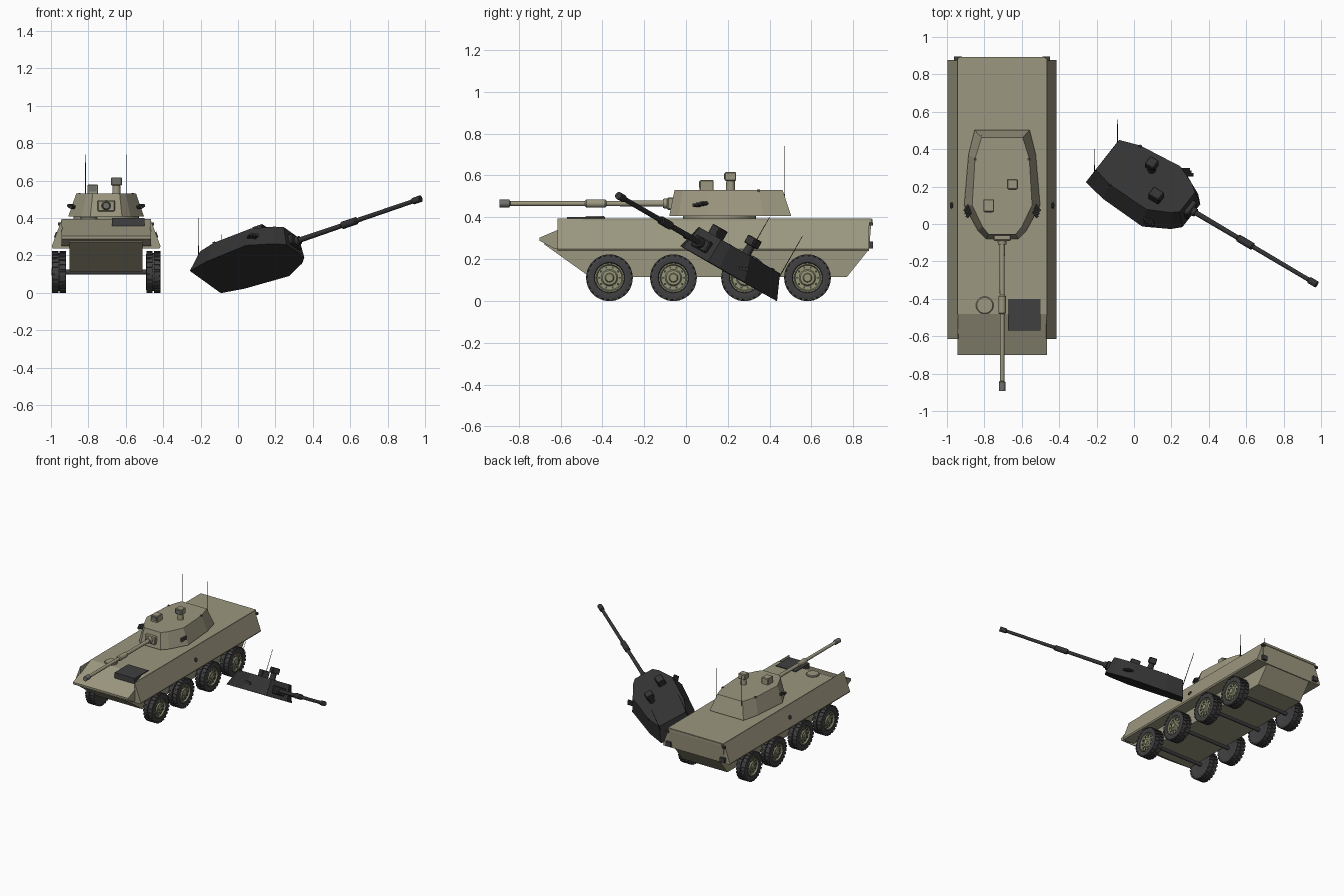
import bpy, bmesh, math
from mathutils import Matrix, Vector

if "Cube" in bpy.data.objects:
    bpy.data.objects.remove(bpy.data.objects["Cube"])

CX = -0.705  # centre line of the vehicle


def material(name, rgb):
    m = bpy.data.materials.new(name)
    m.diffuse_color = (*rgb, 1)
    m.use_nodes = True
    m.node_tree.nodes["Principled BSDF"].inputs["Base Color"].default_value = m.diffuse_color
    return m


TAN = material("olive tan paint", (0.33, 0.31, 0.215))
HUB = material("pale green hub", (0.30, 0.30, 0.19))
TYRE = material("tyre rubber", (0.052, 0.052, 0.055))
GRILLE = material("dark grey metal", (0.05, 0.05, 0.05))
BURNT = material("burnt metal", (0.033, 0.033, 0.033))
GLASS = material("lens grey", (0.16, 0.16, 0.15))


def finish(bm, name, mat, matrix, smooth=False):
    bmesh.ops.recalc_face_normals(bm, faces=bm.faces)
    me = bpy.data.meshes.new(name)
    bm.to_mesh(me)
    bm.free()
    me.materials.append(mat)
    if smooth:
        me.shade_smooth()
        me.set_sharp_from_angle(angle=math.radians(35))
    ob = bpy.data.objects.new(name, me)
    ob.matrix_world = matrix
    bpy.context.collection.objects.link(ob)
    return ob


def loft(name, rings, mat, matrix, cap=True, smooth=False):
    """Skin a series of equal-length rings of points."""
    bm = bmesh.new()
    vs = [[bm.verts.new(p) for p in r] for r in rings]
    n = len(vs[0])
    for a, b in zip(vs, vs[1:]):
        for i in range(n):
            bm.faces.new((a[i], a[(i + 1) % n], b[(i + 1) % n], b[i]))
    if cap:
        bm.faces.new(vs[0])
        bm.faces.new(vs[-1])
    return finish(bm, name, mat, matrix, smooth)


def box(name, lo, hi, mat, matrix, bevel=0):
    bm = bmesh.new()
    lo, hi = Vector(lo), Vector(hi)
    bmesh.ops.create_cube(bm, size=1, matrix=Matrix.Translation((lo + hi) / 2)
                          @ Matrix.Diagonal((*(hi - lo), 1)))
    if bevel:
        bmesh.ops.bevel(bm, geom=bm.edges[:], offset=bevel, segments=1, affect='EDGES')
    return finish(bm, name, mat, matrix)


def lathe(name, axis, centre, profile, mat, matrix, n=20):
    """Turn a profile of (position, radius) about the axis x, y or z."""
    k = "xyz".index(axis)
    rings = []
    for t, r in profile:
        ring = []
        for i in range(n):
            a = 2 * math.pi * i / n
            p = Vector(centre)
            p[k] += t
            p[(k + 1) % 3] += r * math.cos(a)
            p[(k + 2) % 3] += r * math.sin(a)
            ring.append(p)
        rings.append(ring)
    return loft(name, rings, mat, matrix, smooth=True)


VEHICLE = Matrix.Translation((CX, 0, 0))

# Hull: centre section and narrower lower section, as side profiles
def side_profile(name, pts, half):
    loft(name, [[(s * half, y, z) for y, z in pts] for s in (-1, 1)], TAN, VEHICLE)


side_profile("upper_hull", [(-.48, .395), (-.62, .337), (-.70, .303), (-.70, .288),
                            (-.63, .25), (.875, .238), (.888, .395)], .24)
side_profile("lower_hull", [(-.67, .29), (-.68, .272), (-.46, .115), (.77, .115),
                            (.87, .24), (.87, .29)], .195)

# Sloped sponsons, side discs, rear lamps
for s, side in ((-1, "left"), (1, "right")):
    section = [(.237, .394), (.291, .248), (.286, .238), (.19, .238), (.19, .30), (.232, .30)]
    loft(side + "_sponson", [[(s * x, y, z) for x, z in section] for y in (-.615, .876)],
         TAN, VEHICLE)
    tilt = VEHICLE @ Matrix.Translation((s * .268, .10, .31)) @ Matrix.Rotation(-s * math.radians(20), 4, 'Y')
    lathe(side + "_side_port", "x", (0, 0, 0), [(-.006, .016), (.006, .016)], GRILLE, tilt, 14)
    box(side + "_rear_lamp", (s * .235 - .02, .87, .25), (s * .235 + .02, .895, .285), GRILLE, VEHICLE)
    box(side + "_rear_hook", (s * .245 - .012, .875, .36), (s * .245 + .012, .895, .375), GRILLE, VEHICLE)
box("rear_rail", (-.23, .88, .375), (.23, .892, .392), TAN, VEHICLE)

# Deck fittings
box("engine_grille", (.03, -.57, .35), (.205, -.40, .401), GRILLE, VEHICLE)
lathe("driver_hatch", "z", (-.093, -.435, 0), [(.37, .047), (.402, .047), (.407, .042)], TAN, VEHICLE, 28)
lathe("turret_ring", "z", (0, .16, 0), [(.39, .175), (.412, .175)], TAN, VEHICLE, 36)


# Wheels
def tread(name, matrix):
    bm = bmesh.new()
    for i in range(24):
        for row in (-1, 1):
            a = 2 * math.pi * (i + .25 * row) / 24
            m = (Matrix.Rotation(a, 4, 'X') @ Matrix.Translation((row * .0205, 0, .106))
                 @ Matrix.Diagonal((.034, .018, .011, 1)))
            bmesh.ops.create_cube(bm, size=1, matrix=m)
    finish(bm, name, TYRE, matrix)


O = (0, 0, 0)
for i, y in enumerate((-.366, -.06, .28, .581)):
    for s, side in ((-1, "left"), (1, "right")):
        # the wheel's outer face points along local +x
        m = VEHICLE @ Matrix.Translation((s * .252, y, .111))
        if s < 0:
            m = m @ Matrix.Rotation(math.pi, 4, 'Z')
        tag = f"{side}_{i + 1}"
        lathe("tyre_" + tag, "x", O, [(-.03, .05), (-.034, .075), (-.038, .095), (-.034, .105),
              (-.004, .107), (-.004, .101), (.004, .101), (.004, .107), (.034, .105),
              (.038, .095), (.034, .073), (.02, .068)], TYRE, m, 32)
        tread("tread_" + tag, m)
        lathe("hub_" + tag, "x", O, [(.015, .070), (.033, .070), (.034, .064), (.024, .059),
              (.024, .040), (.032, .034), (.033, .022), (.039, .018), (.039, .008)], HUB, m, 24)
        # wheel bolts
        bm = bmesh.new()
        for k in range(10):
            a = 2 * math.pi * k / 10
            bmesh.ops.create_cube(bm, size=.009, matrix=Matrix.Translation(
                (.024, .05 * math.cos(a), .05 * math.sin(a))))
        finish(bm, "bolts_" + tag, GRILLE, m)
    lathe(f"axle_{i + 1}", "x", (0, y, .111), [(-.235, .014), (.235, .014)], GRILLE, VEHICLE, 12)


# Turret, used once on the hull and once torn off and burnt
def turret(prefix, m, paint, metal, lens):
    def ring(half, z):
        return [(x, y, z) for x, y in half] + [(-x, y, z) for x, y in reversed(half)]

    base = [(.085, -.08), (.130, -.035), (.203, .10), (.180, .37), (.147, .503)]
    top = [(.072, -.055), (.105, -.015), (.160, .10), (.145, .35), (.110, .462)]
    loft(prefix + "turret_shell", [ring(base, .407), ring(top, .53)], paint, m)
    # gun
    box(prefix + "mantlet", (-.047, -.09, .435), (.047, -.02, .495), paint, m, .006)
    gun = (0, 0, .466)
    lathe(prefix + "gun_collar", "y", gun, [(-.11, .022), (-.08, .026)], paint, m)
    lathe(prefix + "barrel", "y", gun, [(-.87, .0115), (-.42, .0125), (-.08, .0145)], paint, m)
    lathe(prefix + "bore_sleeve", "y", gun, [(-.482, .014), (-.475, .020), (-.387, .020), (-.38, .014)], paint, m)
    lathe(prefix + "muzzle_brake", "y", gun, [(-.893, .006), (-.893, .018), (-.845, .018), (-.84, .012)],
          metal if paint is BURNT else GLASS, m)
    # gunner sight
    box(prefix + "gunner_sight", (-.100, .065, .52), (-.043, .132, .578), paint, m, .004)
    box(prefix + "gunner_lens", (-.092, .061, .542), (-.051, .067, .571), lens, m)
    # commander sight on a pedestal
    lathe(prefix + "sight_pedestal", "z", (.055, .213, 0), [(.52, .023), (.58, .020)], paint, m, 16)
    box(prefix + "commander_sight", (.026, .186, .574), (.084, .240, .617), paint, m, .004)
    box(prefix + "commander_lens", (.034, .182, .582), (.076, .188, .610), lens, m)
    # antennas, smoke tubes and small lights on both sides
    for s, side in ((-1, "left_"), (1, "right_")):
        lathe(prefix + side + "antenna", "z", (s * .11, .472, 0), [(.50, .0025), (.74, .0015)], metal, m, 6)
        for k in range(3):
            tube = m @ Matrix.Translation((s * (.176 + .006 * k), .055 + .016 * k, .458 + .004 * k)) \
                @ Matrix.Rotation(s * math.radians(35), 4, 'Z')
            lathe(f"{prefix}{side}smoke_tube_{k + 1}", "y", O, [(-.024, .009), (.018, .009)], metal, tube, 10)
        box(prefix + side + "marker", (s * .142 - .006, .34, .518), (s * .142 + .006, .354, .534), metal, m)


turret("", VEHICLE, TAN, GRILLE, GLASS)

# Torn-off copy: orientation from its rearward and upward directions
Y = Vector((-.826, .489, -.283)).normalized()
Z = Vector((0, .490, .872))
X = Y.cross(Z).normalized()
Z = X.cross(Y)
wreck = Matrix.Translation((.243, -.117, -.154)) @ Matrix((X, Y, Z)).transposed().to_4x4()
turret("wrecked_", wreck, BURNT, BURNT, BURNT)
